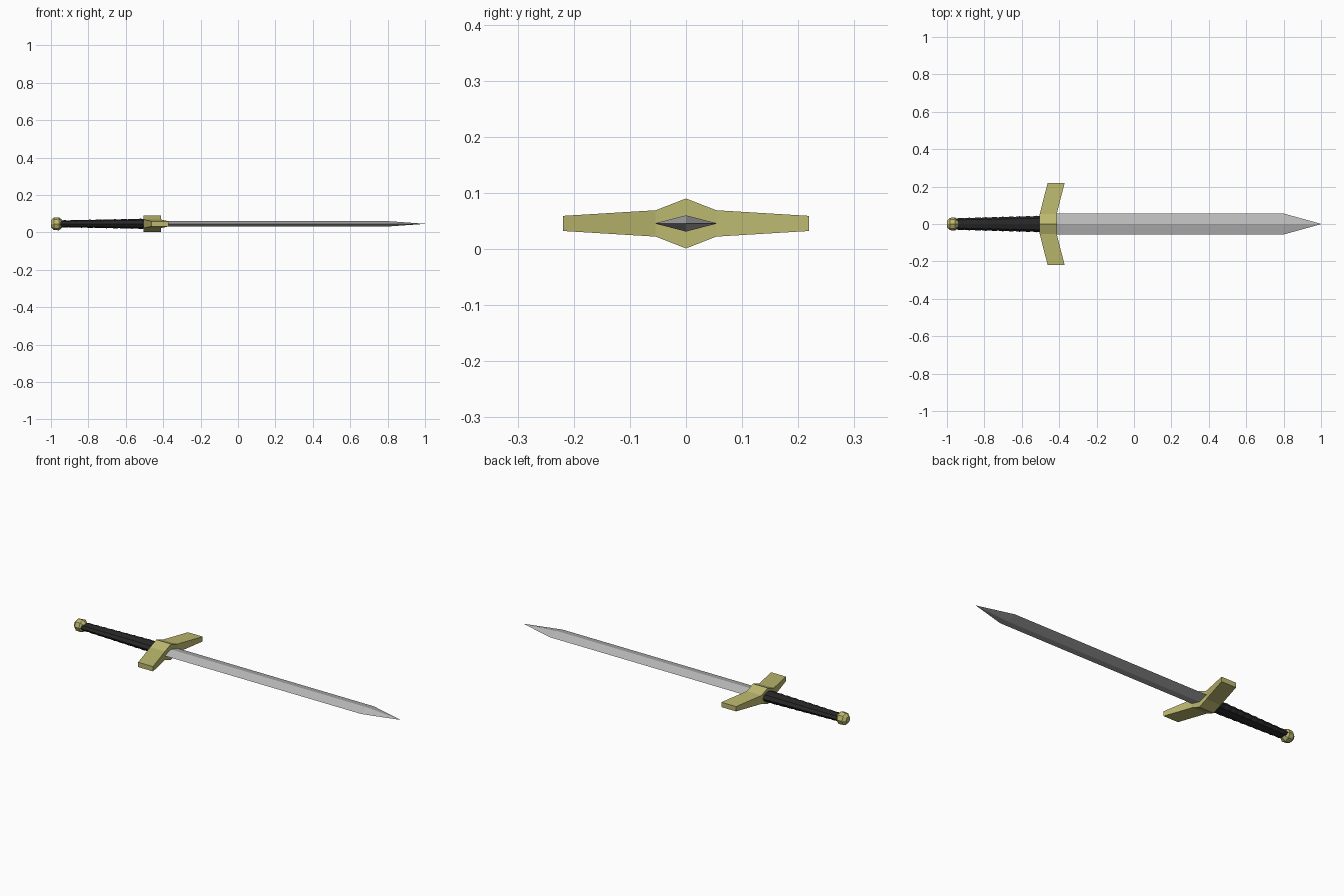
import bpy, bmesh, math

if "Cube" in bpy.data.objects:
    bpy.data.objects.remove(bpy.data.objects["Cube"])

ZC = 0.0455  # height of the sword's long axis


def material(name, rgb):
    m = bpy.data.materials.new(name)
    m.diffuse_color = (*rgb, 1)
    m.use_nodes = True
    m.node_tree.nodes["Principled BSDF"].inputs["Base Color"].default_value = m.diffuse_color
    return m


gold = material("gold", (0.50, 0.48, 0.16))
black = material("black_leather", (0.02, 0.02, 0.02))
steel = material("steel", (0.5, 0.5, 0.5))


def loft(name, sections, mat):
    """Skin equal-length rings of points and cap both ends."""
    bm = bmesh.new()
    rings = [[bm.verts.new((x, y, z + ZC)) for x, y, z in s] for s in sections]
    for a, b in zip(rings, rings[1:]):
        for i in range(len(a)):
            j = (i + 1) % len(a)
            bm.faces.new((a[i], a[j], b[j], b[i]))
    bm.faces.new(rings[0])
    bm.faces.new(rings[-1])
    bmesh.ops.remove_doubles(bm, verts=bm.verts, dist=1e-5)
    bmesh.ops.recalc_face_normals(bm, faces=bm.faces)
    me = bpy.data.meshes.new(name)
    bm.to_mesh(me)
    bm.free()
    me.materials.append(mat)
    ob = bpy.data.objects.new(name, me)
    bpy.context.collection.objects.link(ob)
    return ob


def oval(x, ry, rz, n=8):
    return [(x, ry * math.cos(2 * math.pi * i / n), rz * math.sin(2 * math.pi * i / n))
            for i in range(n)]


# Blade: diamond section narrowing to a point
loft("blade", [oval(-0.45, 0.056, 0.0145, 4), oval(0.80, 0.056, 0.0145, 4),
               oval(1.0, 0.0008, 0.0004, 4)], steel)

# Crossguard: rectangular sections, swept forward at both arms
stations = [(-0.219, 0.0135, 0.042), (-0.054, 0.0235, 0), (0, 0.0445, 0),
            (0.054, 0.0235, 0), (0.219, 0.0135, 0.042)]
loft("crossguard", [[(-0.504 + s, y, -h), (-0.413 + s, y, -h),
                     (-0.413 + s, y, h), (-0.504 + s, y, h)]
                    for y, h, s in stations], gold)

# Grip: tapered oval with wrapped ridges
WRAPS = 10
grip = []
for i in range(2 * WRAPS + 1):
    t = i / (2 * WRAPS)
    k = 1.0 if i % 2 else 0.92
    grip.append(oval(-0.95 + 0.45 * t, k * (0.032 + 0.013 * t), k * (0.019 + 0.009 * t)))
loft("grip", grip, black)

# Pommel: faceted ball
loft("pommel", [oval(x, r, r) for x, r in
                [(-1.0, 0.018), (-0.985, 0.033), (-0.957, 0.035), (-0.938, 0.019)]], gold)
